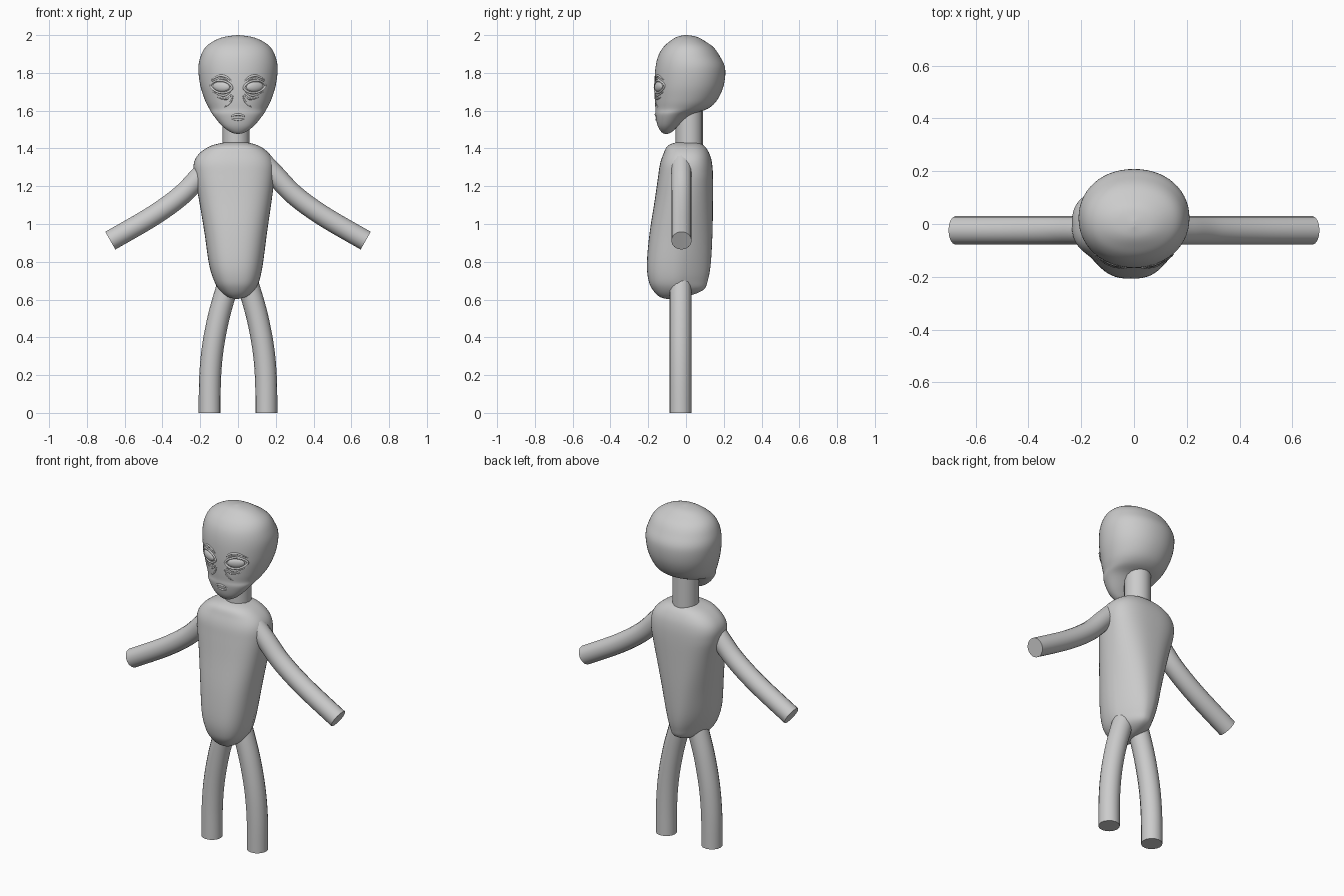
import bpy, math
from mathutils import Vector
from mathutils.bvhtree import BVHTree

if "Cube" in bpy.data.objects:
    bpy.data.objects.remove(bpy.data.objects["Cube"])

grey = bpy.data.materials.new("grey_skin")
grey.diffuse_color = (0.6, 0.6, 0.6, 1)
grey.use_nodes = True
grey.node_tree.nodes["Principled BSDF"].inputs["Base Color"].default_value = grey.diffuse_color


def finish(ob, angle=50):
    ob.data.materials.clear()
    ob.data.materials.append(grey)
    bpy.ops.object.select_all(action='DESELECT')
    ob.select_set(True)
    bpy.context.view_layer.objects.active = ob
    bpy.ops.object.shade_smooth_by_angle(angle=math.radians(angle))
    return ob


def smooth_path(rows, steps):
    """Catmull-Rom interpolation through tuples of any length."""
    pts = [rows[0]] + list(rows) + [rows[-1]]
    out = []
    for a, b, c, d in zip(pts, pts[1:], pts[2:], pts[3:]):
        for k in range(steps):
            t = k / steps
            out.append(tuple(0.5 * (2*q + (r-p)*t + (2*p-5*q+4*r-s)*t*t + (3*q-p-3*r+s)*t**3)
                             for p, q, r, s in zip(a, b, c, d)))
    out.append(tuple(rows[-1]))
    return out


def loft(name, rows, power, taper=lambda z: 0, n=56, steps=5):
    """Rows are (z, centre x, half width, front y, back y)."""
    rings = smooth_path(rows, steps)
    verts, faces = [], []
    for z, cx, hw, yf, yb in rings:
        hw = max(hw, 0.002)
        cy, hy = (yf + yb) / 2, (yb - yf) / 2
        for i in range(n):
            a = 2 * math.pi * i / n
            c, s = math.cos(a), math.sin(a)
            u = math.copysign(abs(c) ** (2 / power), c)
            v = math.copysign(abs(s) ** (2 / power), s)
            verts.append((cx + hw * u * (1 - taper(z) * max(0, v)), cy + hy * v, z))
    for r in range(len(rings) - 1):
        for i in range(n):
            j = (i + 1) % n
            faces.append((r*n + i, r*n + j, r*n + n + j, r*n + n + i))
    faces.append(tuple(reversed(range(n))))
    faces.append(tuple(range(len(verts) - n, len(verts))))
    me = bpy.data.meshes.new(name)
    me.from_pydata(verts, [], faces)
    ob = bpy.data.objects.new(name, me)
    bpy.context.collection.objects.link(ob)
    return finish(ob, 80)


def tube(name, pts, radius, steps=8, closed=False, thin_ends=False, res=6):
    path = pts if closed else smooth_path(pts, steps)
    cu = bpy.data.curves.new(name + "_path", 'CURVE')
    cu.dimensions = '3D'
    cu.bevel_depth = radius
    cu.bevel_resolution = res
    cu.use_fill_caps = True
    sp = cu.splines.new('POLY')
    sp.points.add(len(path) - 1)
    sp.use_cyclic_u = closed
    for i, (p, co) in enumerate(zip(sp.points, path)):
        p.co = (*co, 1)
        if thin_ends:
            p.radius = 0.25 + 0.75 * math.sin(math.pi * i / (len(path) - 1))
    tmp = bpy.data.objects.new(name + "_path", cu)
    bpy.context.collection.objects.link(tmp)
    me = bpy.data.meshes.new_from_object(tmp.evaluated_get(bpy.context.evaluated_depsgraph_get()))
    bpy.data.objects.remove(tmp)
    ob = bpy.data.objects.new(name, me)
    bpy.context.collection.objects.link(ob)
    return finish(ob)


# Torso: leaning belly, narrower back toward the hips
loft("torso", [
    (0.603, -.005, .004, -.10, -.09), (0.615, -.005, .05, -.14, 0.0),
    (0.65, -.005, .092, -.175, .09), (0.70, -.007, .12, -.198, .115),
    (0.79, -.011, .143, -.207, .131), (0.95, -.012, .165, -.193, .14),
    (1.13, -.014, .193, -.165, .143), (1.25, -.018, .211, -.148, .143),
    (1.32, -.021, .213, -.137, .138), (1.37, -.02, .188, -.12, .125),
    (1.41, -.017, .135, -.10, .10), (1.43, -.012, .07, -.06, .065),
    (1.436, -.01, .004, 0, .01)],
    2.6, lambda z: 0.45 * min(1, max(0, (1.25 - z) / 0.55)))

# Head: large skull tapering to a forward chin
head = loft("head", [
    (1.476, 0, .004, -.11, -.10), (1.487, 0, .04, -.13, -.075),
    (1.52, 0, .085, -.15, -.04), (1.577, 0, .132, -.162, .03),
    (1.61, 0, .152, -.162, .115), (1.656, 0, .175, -.165, .165),
    (1.735, 0, .20, -.167, .20), (1.825, 0, .21, -.162, .207),
    (1.89, 0, .197, -.147, .178), (1.936, 0, .172, -.12, .145),
    (1.968, 0, .13, -.085, .10), (1.99, 0, .075, -.05, .06),
    (2.0, 0, .004, -.01, .01)], 2.1)

tube("neck", [(-.01, .017, 1.36), (-.01, .017, 1.5), (-.01, .017, 1.66)], .072)

# Limbs
for s, side in ((-1, "left"), (1, "right")):
    tube(side + "_arm", [(s*.11, -.024, 1.35), (s*.196, -.024, 1.26), (s*.30, -.024, 1.152),
                         (s*.455, -.024, 1.04), (s*.676, -.024, .912)], .054)
    tube(side + "_leg", [(s*.15, -.03, 0), (s*.148, -.03, .18), (s*.134, -.03, .34),
                         (s*.104, -.03, .5), (s*.065, -.03, .64), (s*.02, -.03, .77)], .058)

# Face details laid onto the front of the head
bvh = BVHTree.FromPolygons([v.co for v in head.data.vertices],
                           [p.vertices for p in head.data.polygons])


def on_face(x, z, out=0.0):
    hit = bvh.ray_cast(Vector((x, -1, z)), Vector((0, 1, 0)))[0]
    return (x, hit.y - out, z)


def crease(name, pts, radius):
    tube(name, [on_face(x, z, -radius * .35) for x, z in smooth_path(pts, 5)],
         radius, steps=1, thin_ends=True, res=2)


for s, side in ((-1, "left"), (1, "right")):
    # eyeball
    bpy.ops.mesh.primitive_uv_sphere_add(segments=28, ring_count=16,
                                         location=on_face(s*.088, 1.727, -.006))
    eye = bpy.context.object
    eye.name = side + "_eye"
    eye.scale = (.048, .016, .027)
    eye.rotation_euler = (0, -s * .08, s * .4)
    finish(eye)
    # almond eyelid rim
    rim = []
    for i in range(36):
        a = 2 * math.pi * i / 36
        u, v = math.cos(a), math.sin(a)
        rim.append(on_face(s * (.088 + .057*u), 1.727 + .033*v*abs(v)**.3 + .006*u, 0))
    tube(side + "_eyelid", rim, .006, closed=True, res=2)
    # brow folds, eye bags and cheek folds
    crease(side + "_brow", [(s*.03, 1.752), (s*.06, 1.778), (s*.10, 1.784), (s*.15, 1.757)], .007)
    crease(side + "_upper_fold", [(s*.045, 1.752), (s*.085, 1.769), (s*.14, 1.748)], .005)
    crease(side + "_eye_bag", [(s*.035, 1.705), (s*.075, 1.680), (s*.14, 1.702)], .006)
    crease(side + "_cheek_fold", [(s*.028, 1.695), (s*.06, 1.662), (s*.12, 1.673)], .005)
    crease(side + "_nose_fold", [(s*.022, 1.69), (s*.04, 1.645), (s*.075, 1.615)], .005)

# Mouth
crease("upper_lip", [(-.042, 1.566), (-.015, 1.578), (.015, 1.578), (.042, 1.566)], .007)
crease("lower_lip", [(-.036, 1.557), (0, 1.553), (.036, 1.557)], .007)
